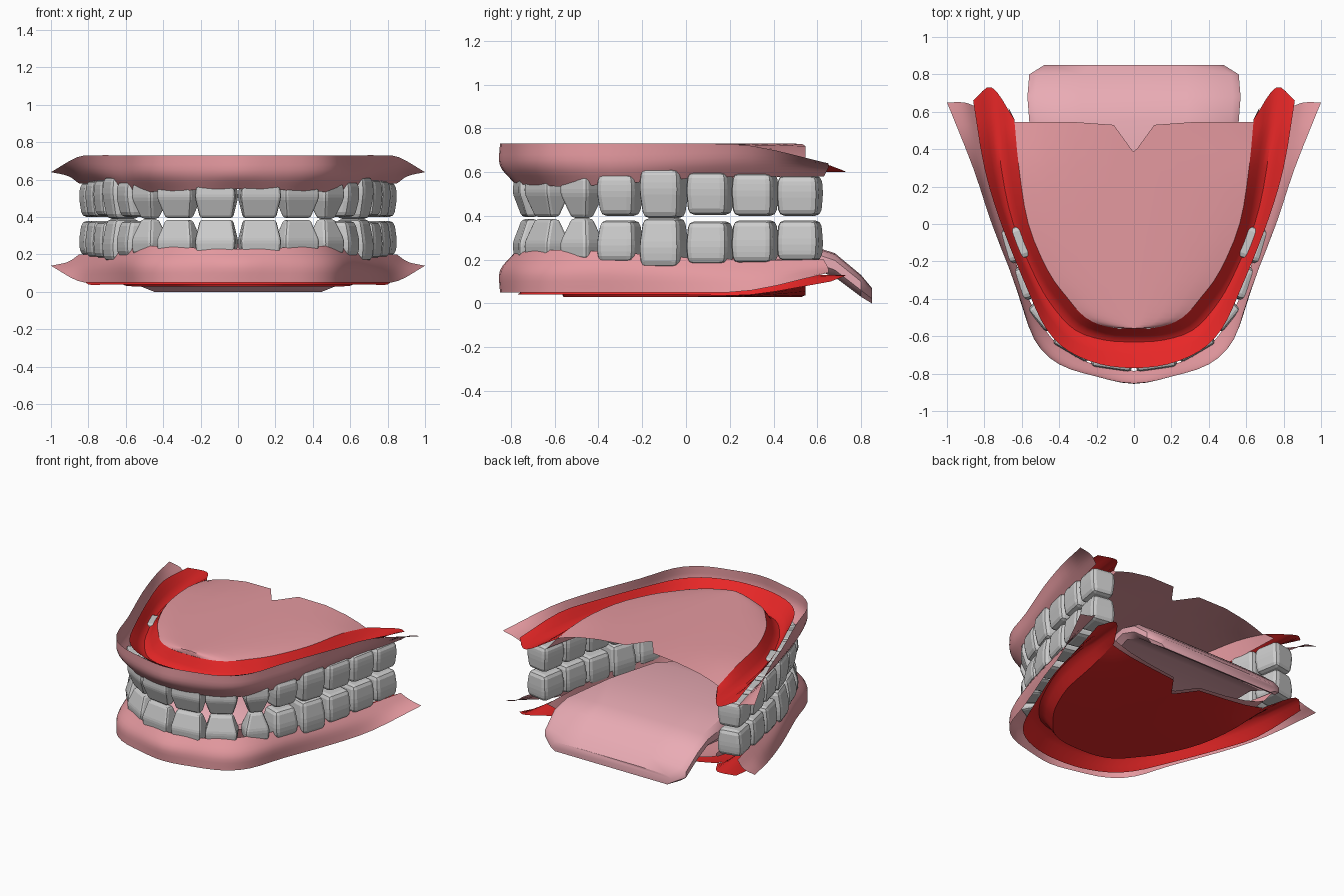
import bpy, bmesh, math
from mathutils import Vector, Matrix

if "Cube" in bpy.data.objects:
    bpy.data.objects.remove(bpy.data.objects["Cube"])

MID = 0.78  # lower jaw is the upper jaw mirrored: z -> MID - z


def material(name, rgb):
    m = bpy.data.materials.new(name)
    m.diffuse_color = (*rgb, 1)
    m.use_nodes = True
    m.node_tree.nodes["Principled BSDF"].inputs["Base Color"].default_value = m.diffuse_color
    return m


PINK = material("gum_pink", (0.78, 0.32, 0.35))
RED = material("inner_red", (0.80, 0.02, 0.02))
TONGUE = material("tongue_pink", (0.82, 0.41, 0.46))


def make_object(name, bm, mat=None, smooth=True):
    me = bpy.data.meshes.new(name)
    bm.to_mesh(me)
    bm.free()
    ob = bpy.data.objects.new(name, me)
    bpy.context.collection.objects.link(ob)
    if mat:
        me.materials.append(mat)
    if smooth:
        bpy.ops.object.select_all(action='DESELECT')
        ob.select_set(True)
        bpy.context.view_layer.objects.active = ob
        bpy.ops.object.shade_smooth_by_angle(angle=math.radians(35))
    return ob


def curve(pts, n):
    """Smooth curve through pts, n steps per span."""
    p = [Vector(q) for q in pts]
    p = [2 * p[0] - p[1]] + p + [2 * p[-1] - p[-2]]
    out = []
    for i in range(1, len(p) - 2):
        a, b, c, d = p[i - 1:i + 3]
        for k in range(n):
            t = k / n
            out.append(0.5 * (2 * b + (c - a) * t + (2 * a - 5 * b + 4 * c - d) * t * t
                              + (3 * b - a - 3 * c + d) * t ** 3))
    return out + [p[-2]]


def arch(half, n=3):
    """Full arch rail from its right half, front to back."""
    left = [(-x, y, z) for x, y, z in reversed(half[1:])]
    return curve(left + list(half), n)


def sheet(name, rows, mat, lower=False, shift=0.0):
    bm = bmesh.new()
    vs = [[bm.verts.new((p[0], p[1], MID - p[2] + shift) if lower else p) for p in r] for r in rows]
    for a, b in zip(vs, vs[1:]):
        for i in range(len(a) - 1):
            q = [a[i], a[i + 1], b[i + 1], b[i]]
            bm.faces.new(q if lower else q[::-1])
    bmesh.ops.remove_doubles(bm, verts=bm.verts, dist=0.0005)
    return make_object(name, bm, mat)


# Rails of the gum, right half, front to back
rim = [(0, -.85, .73), (.2, -.815, .73), (.4, -.75, .73), (.53, -.62, .73), (.62, -.36, .73),
       (.76, 0, .73), (.86, .3, .72), (1, .65, .64)]
bulge = [(0, -.85, .63), (.2, -.81, .63), (.4, -.74, .63), (.53, -.61, .63), (.625, -.35, .63),
         (.74, 0, .64), (.82, .3, .645), (.91, .65, .62)]
margin = [(0, -.785, .55), (.2, -.755, .545), (.36, -.68, .54), (.48, -.56, .535), (.59, -.33, .545),
          (.69, 0, .57), (.765, .3, .58), (.85, .63, .58)]
lip = [(0, -.77, .69), (.18, -.75, .69), (.35, -.68, .69), (.47, -.56, .69), (.57, -.35, .69),
       (.71, 0, .69), (.8, .3, .69), (.86, .66, .63)]
trough = [(0, -.63, .6), (.16, -.62, .6), (.31, -.57, .6), (.42, -.46, .6), (.52, -.3, .6),
          (.645, 0, .6), (.71, .3, .6), (.76, .73, .6)]
edge = [(0, -.56, .7), (.14, -.55, .7), (.26, -.5, .7), (.36, -.39, .7), (.46, -.25, .7),
        (.565, 0, .7), (.615, .3, .69), (.64, .56, .64)]
inner = [(0, -.61, .55), (.14, -.6, .55), (.28, -.54, .55), (.39, -.43, .55), (.475, -.26, .55),
         (.575, 0, .56), (.63, .3, .57), (.67, .62, .59)]


def blend(rails, n):
    """Arch rails smoothed across their profile."""
    full = [arch(r) for r in rails]
    return [list(r) for r in zip(*[curve(c, n) for c in zip(*full)])]


def roof(centre_z):
    """Domed sheet spanning the arch, with a notch in its back edge."""
    rows = []
    half = [p for p in curve(edge, 3)]
    fr = [-1, -.9, -.75, -.5, -.17, 0, .17, .5, .75, .9, 1]
    for k, p in enumerate(half):
        last = k == len(half) - 1
        row = []
        for f in fr:
            y = p.y
            if last:
                y = .38 if f == 0 else .53 if abs(f) < .2 else .545
            elif k == len(half) - 2 and f == 0:
                y = .36
            row.append(Vector((p.x * f, y, centre_z + (p.z - centre_z) * abs(f) ** 3)))
        rows.append(row)
    return rows


# Teeth, right half: x, y, turn, gum width, bite width, gum depth, bite depth, bite z, gum z
teeth = [(.115, -.715, 8, .225, .175, .13, .05, .395, .58),
         (.315, -.635, 30, .22, .15, .13, .05, .395, .58),
         (.47, -.475, 50, .17, .09, .14, .06, .39, .58),
         (.545, -.30, 70, .19, .16, .18, .13, .40, .59),
         (.615, -.10, 72, .20, .17, .19, .14, .39, .615),
         (.67, .11, 76, .20, .18, .18, .15, .405, .60),
         (.715, .315, 78, .20, .18, .18, .15, .40, .595),
         (.75, .52, 80, .20, .18, .18, .15, .40, .585)]


def tooth_row(name, lower):
    bm = bmesh.new()
    for x, y, turn, gw, bw, gd, bd, z0, z1 in teeth:
        t = bmesh.new()
        levels = [(z0, bw, bd), (z0 + .6 * (z1 - z0), gw * .98, gd), (z1, gw * .9, gd * .9)]
        rings = [[t.verts.new((sx * w / 2, sy * d / 2, z)) for sx, sy in
                  ((-1, -1), (1, -1), (1, 1), (-1, 1))] for z, w, d in levels]
        for a, b in zip(rings, rings[1:]):
            for i in range(4):
                t.faces.new((a[i], a[(i + 1) % 4], b[(i + 1) % 4], b[i]))
        t.faces.new(rings[0][::-1])
        t.faces.new(rings[-1])
        bmesh.ops.bevel(t, geom=list(t.edges), offset=min(.028, bd * .3), segments=2,
                        profile=.5, affect='EDGES', clamp_overlap=True)
        t.transform(Matrix.Translation((x, y, 0)) @ Matrix.Rotation(math.radians(turn), 4, 'Z'))
        me = bpy.data.meshes.new("tmp")
        t.to_mesh(me)
        t.free()
        bm.from_mesh(me)
        me.transform(Matrix.Scale(-1, 4, (1, 0, 0)))
        bm.from_mesh(me)
        bpy.data.meshes.remove(me)
    if lower:
        for v in bm.verts:
            v.co.z = MID - v.co.z
    bmesh.ops.recalc_face_normals(bm, faces=bm.faces)
    make_object(name, bm, None, smooth=False)


# Both jaws: gums, inner walls, red linings, roof or floor, teeth
for jaw, low in (("upper", False), ("lower", True)):
    drop = -.05 if low else 0
    sheet(jaw + "_outer_gum", blend([rim, bulge, margin], 4), PINK, low)
    sheet(jaw + "_inner_gum", blend([edge, inner], 2)[::-1], PINK, low)
    sheet(jaw + "_lining", blend([lip, trough, edge], 4), RED, low, drop)
    sheet(jaw + ("_floor" if low else "_palate"), roof(.73), PINK, low)
    tooth_row(jaw + "_teeth", low)
sheet("floor_lining", roof(.70), RED, True, -.05)

# Tongue: y, half width, top z, bottom z
sections = [(-.48, .2, .17, .09), (-.42, .3, .22, .05), (-.2, .42, .26, .04), (.2, .5, .28, .1),
            (.55, .56, .27, .17), (.68, .57, .23, .12), (.8, .56, .13, .03), (.85, .48, .07, 0)]
bm = bmesh.new()
rings = []
for y, w, zt, zb in sections:
    h = (zt - zb) / 2
    c = (zt + zb) / 2
    outline = [(-1, -.4), (-.93, -1), (0, -1), (.93, -1), (1, -.4), (1, .4), (.93, .9), (.5, 1),
               (0, 1), (-.5, 1), (-.93, .9), (-1, .4)]
    rings.append([bm.verts.new((u * w, y, c + v * h)) for u, v in outline])
for a, b in zip(rings, rings[1:]):
    for i in range(12):
        j = (i + 1) % 12
        bm.faces.new((a[i], a[j], b[j], b[i]))
bm.faces.new(rings[0])
bm.faces.new(rings[-1])
bmesh.ops.recalc_face_normals(bm, faces=bm.faces)
make_object("tongue", bm, TONGUE)
